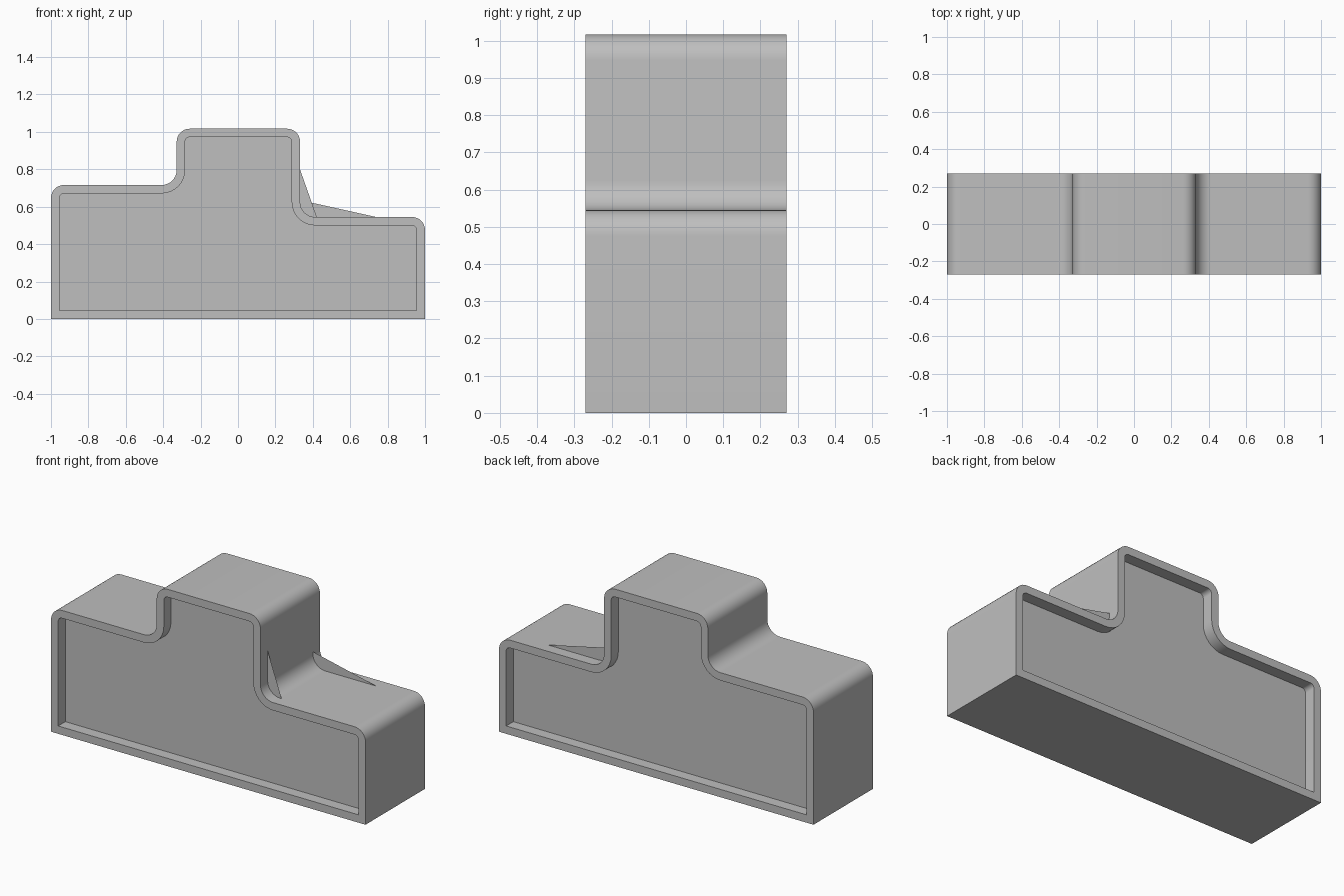
import bpy
import bmesh
import math
from mathutils import Vector

if "Cube" in bpy.data.objects:
    bpy.data.objects.remove(bpy.data.objects["Cube"], do_unlink=True)

HALF_DEPTH = 0.27
PANEL_Y = 0.205
RIM = 0.045
STEPS = 8

grey = bpy.data.materials.new("plain grey")
grey.use_nodes = True
colour = (0.52, 0.52, 0.52, 1)
grey.diffuse_color = colour
grey.node_tree.nodes["Principled BSDF"].inputs["Base Color"].default_value = colour

# Stepped outline, counter-clockwise: x, z, corner radius
CORNERS = [
    (-1, 0, 0), (1, 0, 0), (1, 0.545, 0.07), (0.332, 0.545, 0.08),
    (0.332, 1.017, 0.07), (-0.328, 1.017, 0.07),
    (-0.328, 0.716, 0.08), (-1, 0.716, 0.07),
]


def outline(inset):
    """Rounded outline moved inward by inset, with matching point counts."""
    points = []
    count = len(CORNERS)
    for i, (x, z, radius) in enumerate(CORNERS):
        here = Vector((x, z))
        before = (here - Vector(CORNERS[i - 1][:2])).normalized()
        after = (Vector(CORNERS[(i + 1) % count][:2]) - here).normalized()
        turn = 1 if before.cross(after) > 0 else -1
        corner = here + (after - before) * inset * turn
        if radius == 0:
            points.append(corner)
            continue
        r = radius - inset * turn
        centre = corner + (after - before) * r
        for k in range(STEPS + 1):
            a = math.pi / 2 * k / STEPS
            points.append(centre - after * r * math.cos(a) + before * r * math.sin(a))
    return points


def make_object(name, bm):
    mesh = bpy.data.meshes.new(name)
    bm.to_mesh(mesh)
    bm.free()
    mesh.materials.append(grey)
    obj = bpy.data.objects.new(name, mesh)
    bpy.context.collection.objects.link(obj)
    return obj


# Body: outer shell, rims and recessed panels, as a chain of loops front to back
bm = bmesh.new()
outer, inner = outline(0), outline(RIM)
chain = [(inner, -PANEL_Y), (inner, -HALF_DEPTH), (outer, -HALF_DEPTH),
         (outer, HALF_DEPTH), (inner, HALF_DEPTH), (inner, PANEL_Y)]
loops = [[bm.verts.new((p.x, y, p.y)) for p in pts] for pts, y in chain]
for a, b in zip(loops, loops[1:]):
    for i in range(len(a)):
        j = (i + 1) % len(a)
        bm.faces.new((a[i], a[j], b[j], b[i]))
bm.faces.new(loops[0])
bm.faces.new(loops[-1][::-1])
bmesh.ops.recalc_face_normals(bm, faces=bm.faces)
body = make_object("stepped_body", bm)

bpy.ops.object.select_all(action="DESELECT")
body.select_set(True)
bpy.context.view_layer.objects.active = body
bpy.ops.object.shade_smooth_by_angle(angle=math.radians(30))


# Thin gusset sheets in the corner of the lower step
def gusset(name, y, top, tip):
    sheet = bmesh.new()
    sheet.faces.new([sheet.verts.new((x, y, z)) for x, z in (top, (0.33, 0.54), tip)])
    make_object(name, sheet)


gusset("front_gusset", -PANEL_Y, (0.31, 0.86), (0.43, 0.52))
gusset("back_gusset", PANEL_Y, (0.31, 0.64), (0.85, 0.52))
